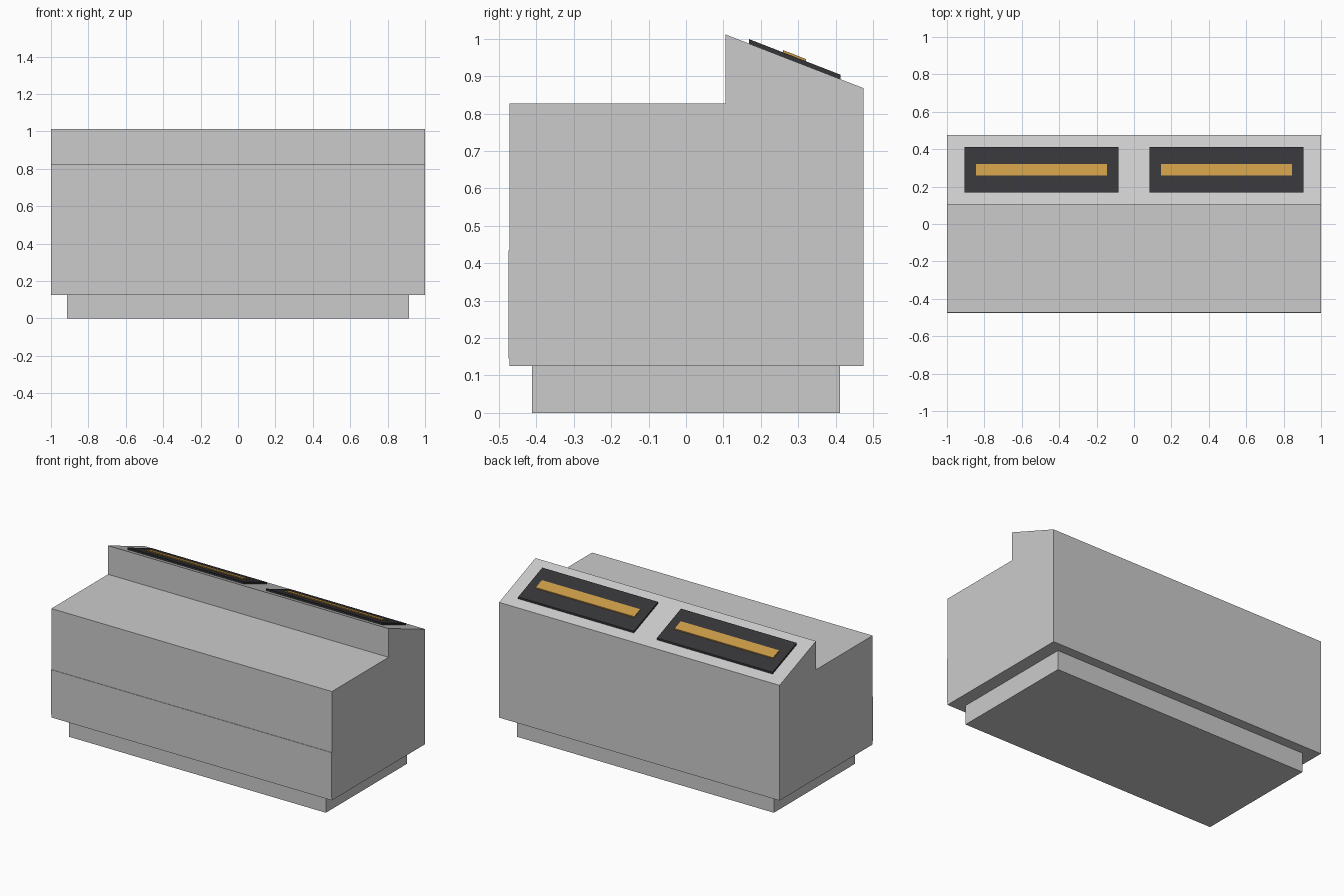
import bpy
import bmesh

if "Cube" in bpy.data.objects:
    bpy.data.objects.remove(bpy.data.objects["Cube"])


def material(name, rgb):
    m = bpy.data.materials.new(name)
    m.diffuse_color = (*rgb, 1)
    m.use_nodes = True
    m.node_tree.nodes["Principled BSDF"].inputs["Base Color"].default_value = m.diffuse_color
    return m


def extrude_profile(name, profile, x0, x1, mat=None):
    """Extrude a closed (y, z) outline along x."""
    bm = bmesh.new()
    face = bm.faces.new([bm.verts.new((x0, y, z)) for y, z in profile])
    ext = bmesh.ops.extrude_face_region(bm, geom=[face])
    verts = [g for g in ext["geom"] if isinstance(g, bmesh.types.BMVert)]
    bmesh.ops.translate(bm, verts=verts, vec=(x1 - x0, 0, 0))
    bmesh.ops.recalc_face_normals(bm, faces=bm.faces)
    mesh = bpy.data.meshes.new(name)
    bm.to_mesh(mesh)
    bm.free()
    ob = bpy.data.objects.new(name, mesh)
    bpy.context.collection.objects.link(ob)
    if mat:
        mesh.materials.append(mat)
    return ob


def rect(y0, y1, z0, z1):
    return [(y0, z0), (y1, z0), (y1, z1), (y0, z1)]


def slope_z(y):
    """Height of the sloped console top."""
    return 1.012 - (y - 0.105) * (1.012 - 0.868) / 0.37


def slope_slab(y0, y1, low, high):
    """Thin outline lying parallel to the slope."""
    return [(y0, slope_z(y0) + low), (y1, slope_z(y1) + low),
            (y1, slope_z(y1) + high), (y0, slope_z(y0) + high)]


dark = material("dark_panel", (0.035, 0.035, 0.04))
amber = material("amber_strip", (0.58, 0.32, 0.06))

# Recessed plinth and stepped desk body
extrude_profile("plinth", rect(-0.412, 0.412, 0, 0.125), -0.915, 0.915)
extrude_profile("desk_body", [
    (-0.472, 0.125), (0.475, 0.125), (0.475, slope_z(0.475)),
    (0.105, slope_z(0.105)), (0.105, 0.827), (-0.472, 0.827)], -1, 1)

# Thin raised band across the front
extrude_profile("front_band", rect(-0.475, -0.471, 0.146, 0.434), -1, 1)

# Two display panels with light strips on the slope
for side, s in (("left", -1), ("right", 1)):
    extrude_profile(f"display_panel_{side}",
                    slope_slab(0.168, 0.413, -0.003, 0.012),
                    s * 0.082, s * 0.907, dark)
    extrude_profile(f"light_strip_{side}",
                    slope_slab(0.259, 0.321, 0.010, 0.018),
                    s * 0.144, s * 0.846, amber)
